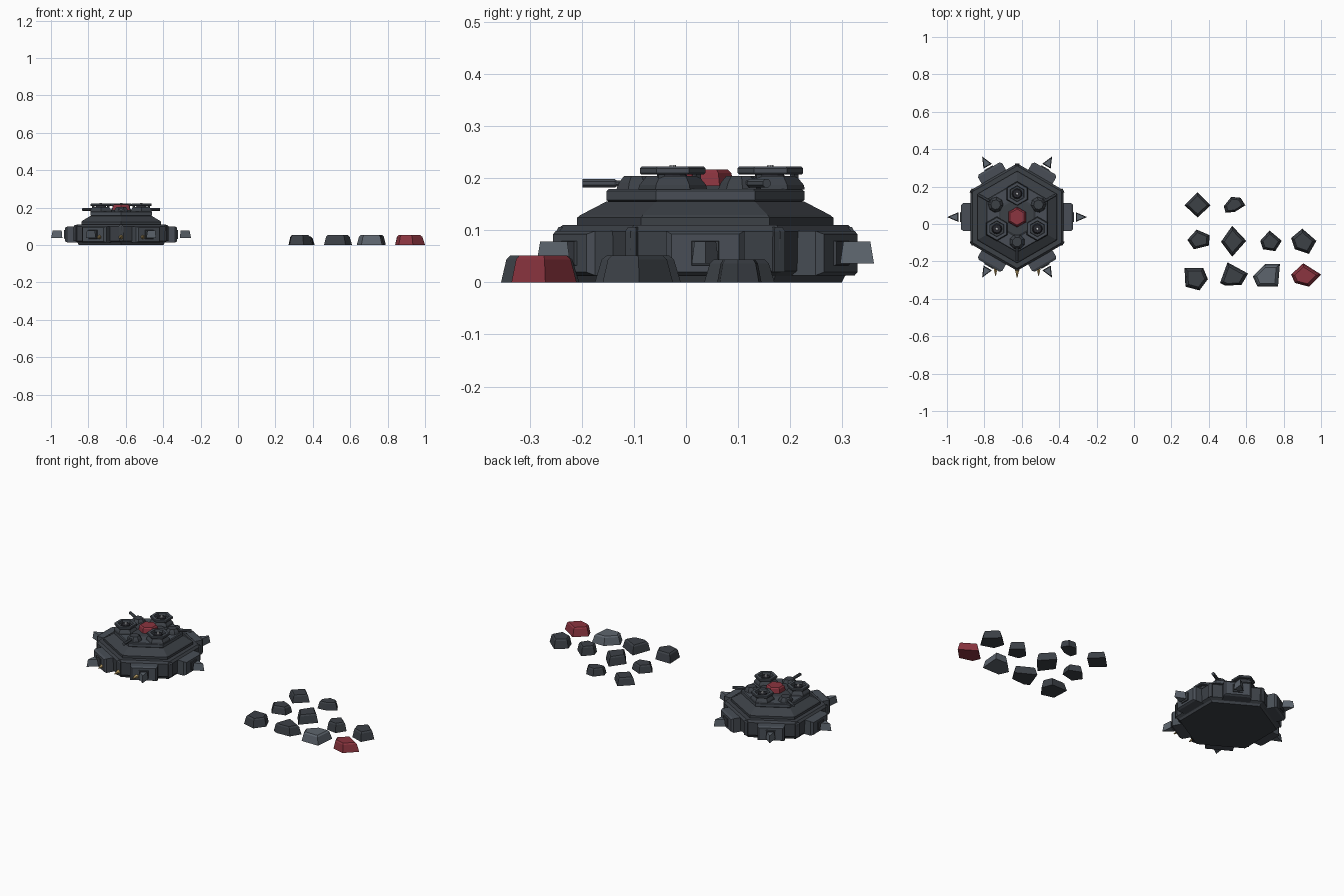
import bpy, bmesh
from math import sin, cos, pi, radians
from mathutils import Vector, Matrix

if "Cube" in bpy.data.objects:
    bpy.data.objects.remove(bpy.data.objects["Cube"])

CX, CY = -0.625, 0.037


def material(name, rgb):
    m = bpy.data.materials.new(name)
    m.diffuse_color = (*rgb, 1)
    m.use_nodes = True
    m.node_tree.nodes["Principled BSDF"].inputs["Base Color"].default_value = m.diffuse_color
    return m


DARK = material("dark_metal", (0.045, 0.052, 0.062))
MID = material("mid_metal", (0.065, 0.076, 0.092))
LIGHT = material("light_metal", (0.11, 0.13, 0.155))
BLACK = material("black_metal", (0.022, 0.023, 0.03))
RED = material("red_core", (0.26, 0.035, 0.05))
GOLD = material("gold", (0.6, 0.42, 0.16))
WHITE = material("lamp", (0.8, 0.82, 0.85))


def finish(name, bm, mat, matrix=Matrix()):
    bmesh.ops.recalc_face_normals(bm, faces=bm.faces)
    me = bpy.data.meshes.new(name)
    bm.to_mesh(me)
    bm.free()
    me.materials.append(mat)
    ob = bpy.data.objects.new(name, me)
    ob.matrix_world = matrix
    bpy.context.collection.objects.link(ob)
    return ob


def loft(name, outline, levels, mat, matrix=Matrix(), ring=False):
    """Stack scaled copies of an outline at (scale, z) levels; ring closes it as a loop."""
    c = sum((Vector(p) for p in outline), Vector((0, 0))) / len(outline)
    bm = bmesh.new()
    rows = [[bm.verts.new((*(c + (Vector(p) - c) * s), z)) for p in outline]
            for s, z in levels]
    pairs = list(zip(rows, rows[1:])) + ([(rows[-1], rows[0])] if ring else [])
    n = len(outline)
    for a, b in pairs:
        for i in range(n):
            j = (i + 1) % n
            bm.faces.new((a[i], a[j], b[j], b[i]))
    if not ring:
        bm.faces.new(rows[0])
        bm.faces.new(rows[-1])
    return finish(name, bm, mat, matrix)


def poly(n, start=90):
    return [(cos(radians(start) + 2 * pi * i / n), sin(radians(start) + 2 * pi * i / n))
            for i in range(n)]


def spot(angle, r=0.0, z=0.0):
    """Place at a polar position around the base, local x pointing outward."""
    return (Matrix.Translation((CX, CY, 0)) @ Matrix.Rotation(radians(angle), 4, 'Z')
            @ Matrix.Translation((r, 0, z)))


HEX = poly(6)
OUTWARD = Matrix.Rotation(pi / 2, 4, 'Y')

# Stepped hexagonal base
loft("base_hull", HEX, [(0.262, 0), (0.268, 0.012), (0.285, 0.022), (0.287, 0.098),
                        (0.274, 0.11)], DARK, spot(0))
loft("base_step", HEX, [(0.246, 0.108), (0.246, 0.124), (0.24, 0.129), (0.19, 0.155)],
     DARK, spot(0))
loft("upper_deck", HEX, [(0.183, 0.153), (0.19, 0.158), (0.19, 0.175), (0.185, 0.179)],
     MID, spot(0))
loft("deck_hub", HEX, [(0.115, 0.178), (0.1, 0.186)], DARK, spot(0))

# Armoured blocks and spikes on the six sides
SQUARE = [(-0.0425, -0.075), (0.0425, -0.075), (0.0425, 0.075), (-0.0425, 0.075)]
WINDOW = [(-0.025, -0.028), (0.025, -0.028), (0.025, 0.028), (-0.025, 0.028)]
SPIKE = [(0.06, 0), (0, 0.026), (0, -0.026)]
for k in range(6):
    a = 60 * k
    loft(f"side_block_{k}", SQUARE, [(1, 0.235), (1, 0.288), (0.86, 0.300)], MID,
         spot(a, 0, 0.056) @ OUTWARD)
    loft(f"side_panel_{k}", WINDOW, [(1, 0.295), (0.9, 0.305)], DARK,
         spot(a, 0, 0.056) @ OUTWARD)
    loft(f"side_spike_{k}", SPIKE, [(1, 0.036), (0.8, 0.078)], LIGHT, spot(a, 0.314))
    # Slanted ribs running down the hexagon corners
    loft(f"corner_rib_{k}", [(-0.014, -0.012), (0.014, -0.012), (0.014, 0.012), (-0.014, 0.012)],
         [(1, 0.02), (1, 0.098), (0.7, 0.106)], DARK, spot(a + 30, 0.272))

# Small gold teeth along the front
for k, (x, y) in enumerate([(-0.115, -0.24), (0, -0.25), (0.115, -0.24)]):
    loft(f"gold_tooth_{k}", poly(6), [(0.014, 0), (0.002, 0.045)], GOLD,
         Matrix.Translation((CX + x, y + 0.008, 0.042)) @ Matrix.Rotation(pi / 2, 4, 'X'))

# Red central core
loft("core", HEX, [(0.056, 0.178), (0.05, 0.21), (0.043, 0.217)], RED, spot(0))

# Three ringed launch pods
for k, a in enumerate((90, 210, 330)):
    at = spot(a, 0.125)
    loft(f"pod_base_{k}", HEX, [(0.066, 0.178), (0.064, 0.187), (0.05, 0.204)], DARK,
         at @ Matrix.Rotation(radians(-a), 4, 'Z'))
    loft(f"pod_ring_{k}", HEX, [(0.06, 0.207), (0.063, 0.21), (0.063, 0.219), (0.06, 0.222),
                                (0.043, 0.222), (0.041, 0.207)], MID,
         at @ Matrix.Rotation(radians(-a), 4, 'Z'), ring=True)
    loft(f"pod_emitter_{k}", poly(12), [(0.03, 0.2), (0.022, 0.215)], BLACK, at)
    loft(f"pod_lamp_{k}", poly(8), [(0.008, 0.213), (0.006, 0.225)], WHITE, at)
    for s in range(3):
        loft(f"pod_strut_{k}_{s}", poly(4), [(0.008, 0.198), (0.008, 0.21)], DARK,
             at @ Matrix.Rotation(2 * pi * s / 3, 4, 'Z') @ Matrix.Translation((0.046, 0, 0)))

# Three small turrets with outward barrels
for k, a in enumerate((30, 150, 270)):
    loft(f"turret_{k}", poly(8, 22.5), [(0.042, 0.178), (0.036, 0.192), (0.026, 0.204)], DARK,
         spot(a, 0.132))
    loft(f"barrel_{k}", poly(8, 22.5), [(0.006, 0.13), (0.006, 0.17), (0.009, 0.174),
                                        (0.009, 0.236)], MID, spot(a, 0, 0.19) @ OUTWARD)

# Scattered rubble: footprint outlines, each tapering to a chamfered top
ROCKS = [
    [(.27, .10), (.34, .035), (.41, .10), (.34, .17)],
    [(.48, .095), (.49, .06), (.54, .065), (.595, .10), (.57, .14), (.52, .145)],
    [(.285, -.085), (.32, -.135), (.40, -.115), (.405, -.06), (.335, -.03)],
    [(.465, -.095), (.525, -.175), (.60, -.09), (.525, -.01)],
    [(.675, -.09), (.69, -.135), (.755, -.145), (.79, -.09), (.725, -.035)],
    [(.84, -.075), (.86, -.135), (.935, -.16), (.975, -.09), (.90, -.025)],
    [(.27, -.235), (.275, -.335), (.35, -.355), (.395, -.295), (.37, -.235)],
    [(.46, -.315), (.50, -.205), (.61, -.265), (.575, -.325), (.49, -.33)],
    [(.635, -.28), (.66, -.335), (.77, -.335), (.78, -.215), (.70, -.215)],
    [(.84, -.27), (.86, -.315), (.935, -.335), (1.0, -.27), (.905, -.21)],
]
for k, outline in enumerate(ROCKS):
    h = 0.044 if k < 3 else 0.052
    loft(f"rubble_{k}", outline, [(1, 0), (0.84, h - 0.008), (0.72, h)],
         {8: LIGHT, 9: RED}.get(k, DARK))
